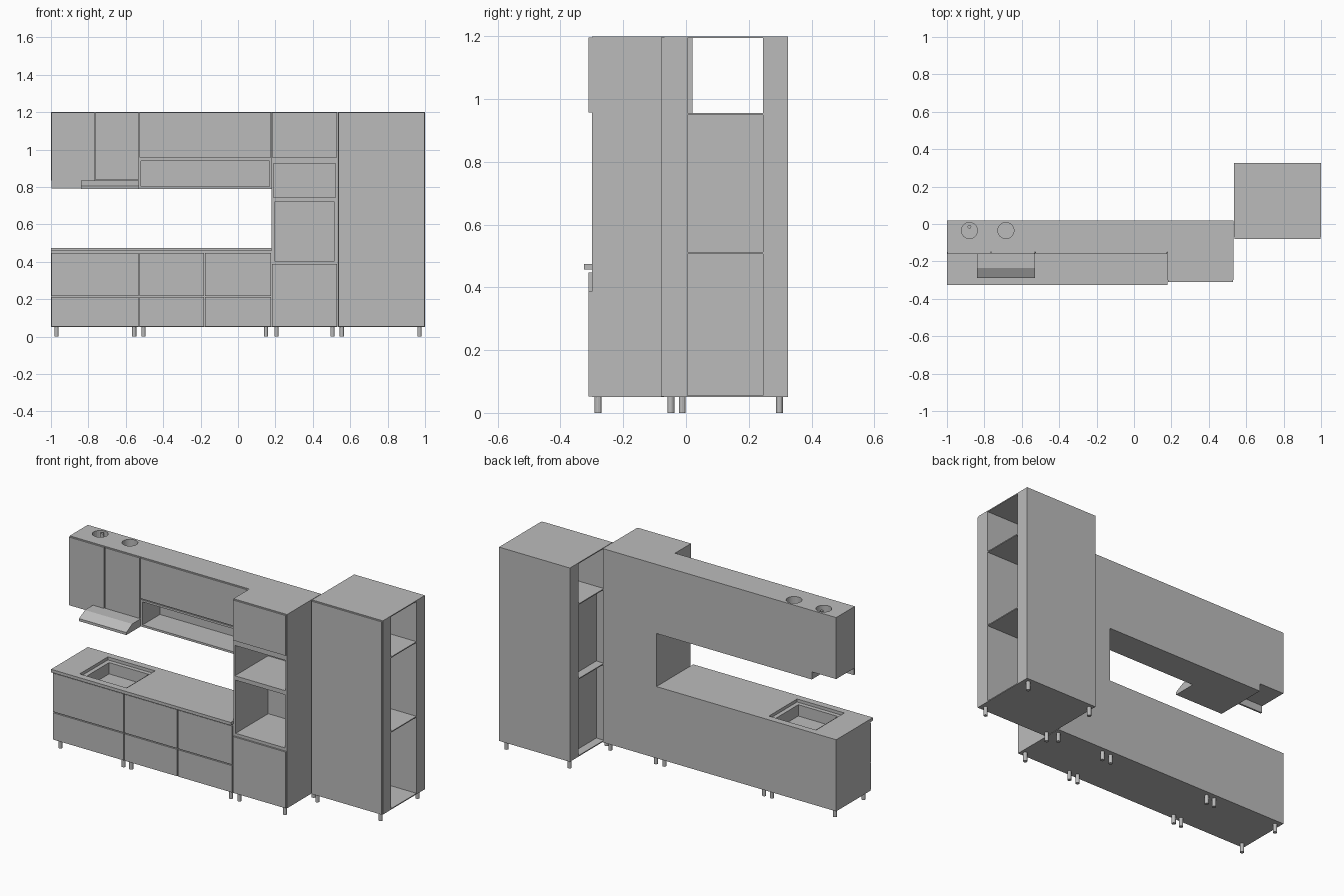
import bpy
import bmesh
from mathutils import Matrix, Vector

cube = bpy.data.objects.get("Cube")
if cube:
    bpy.data.objects.remove(cube, do_unlink=True)

grey = bpy.data.materials.new("plain grey")
grey.use_nodes = True
grey.diffuse_color = (0.5, 0.5, 0.5, 1)
grey.node_tree.nodes["Principled BSDF"].inputs["Base Color"].default_value = (0.5, 0.5, 0.5, 1)


def make(name, bm):
    mesh = bpy.data.meshes.new(name)
    bmesh.ops.recalc_face_normals(bm, faces=bm.faces)
    bm.to_mesh(mesh)
    bm.free()
    mesh.materials.append(grey)
    ob = bpy.data.objects.new(name, mesh)
    bpy.context.collection.objects.link(ob)
    return ob


def add_box(bm, x, y, z):
    lo, hi = Vector((x[0], y[0], z[0])), Vector((x[1], y[1], z[1]))
    mat = Matrix.Translation((lo + hi) / 2) @ Matrix.Diagonal((*(hi - lo), 1))
    bmesh.ops.create_cube(bm, size=1, matrix=mat)


def box(name, x, y, z):
    bm = bmesh.new()
    add_box(bm, x, y, z)
    return make(name, bm)


def niche(name, x, y, z, t=0.012):
    """Box of panels, open to the front."""
    bm = bmesh.new()
    add_box(bm, (x[0], x[0] + t), y, z)
    add_box(bm, (x[1] - t, x[1]), y, z)
    inner = (x[0] + t, x[1] - t)
    add_box(bm, inner, y, (z[0], z[0] + t))
    add_box(bm, inner, y, (z[1] - t, z[1]))
    add_box(bm, inner, (y[1] - t, y[1]), (z[0] + t, z[1] - t))
    return make(name, bm)


def cylinder(name, x, y, z, r, sides=24):
    bm = bmesh.new()
    bmesh.ops.create_cone(bm, cap_ends=True, segments=sides, radius1=r, radius2=r,
                          depth=z[1] - z[0],
                          matrix=Matrix.Translation((x, y, (z[0] + z[1]) / 2)))
    return make(name, bm)


def cut(target, cutter):
    mod = target.modifiers.new("cut", 'BOOLEAN')
    mod.operation = 'DIFFERENCE'
    mod.solver = 'EXACT'
    mod.object = cutter
    bpy.context.view_layer.objects.active = target
    bpy.ops.object.modifier_apply(modifier=mod.name)
    bpy.data.objects.remove(cutter, do_unlink=True)


BACK = 0.02
FLOOR, TOP = 0.05, 1.2
GAP = 0.003
LEFT, MID, SPLIT, TOWER, PANTRY = -1, -0.53, -0.18, 0.18, 0.535


def front(name, x, y, z):
    """Door or drawer front with a narrow reveal all round."""
    return box(name, (x[0] + GAP, x[1] - GAP), y, (z[0] + GAP, z[1] - GAP))


# Base cabinets, worktop and recessed hob opening
base = box("base_carcass", (LEFT, TOWER), (-0.30, BACK), (FLOOR, 0.457))
worktop = box("worktop", (LEFT, TOWER), (-0.325, BACK), (0.457, 0.475))
hob_x, hob_y = (-0.84, -0.53), (-0.285, -0.02)
cut(worktop, box("cutter", hob_x, hob_y, (0.44, 0.5)))
cut(base, box("cutter", (-0.815, -0.555), (-0.26, -0.045), (0.39, 0.5)))
for i, x in enumerate([(LEFT, MID), (MID, SPLIT), (SPLIT, TOWER)]):
    for j, z in enumerate([(FLOOR, 0.215), (0.215, 0.45)]):
        front(f"drawer_front_{i}_{j}", x, (-0.31, -0.30), z)

# Upper cabinet above the hob, with vent openings in its top
hood_cabinet = box("hood_cabinet", (LEFT, MID), (-0.15, BACK), (0.835, TOP))
for x in (-0.88, -0.685):
    cut(hood_cabinet, cylinder("cutter", x, -0.035, (1.15, 1.25), 0.043))
cylinder("vent_spigot", -0.88, -0.015, (1.14, 1.197), 0.01, 12)
front("upper_door_left", (LEFT, -0.765), (-0.16, -0.15), (0.79, TOP))
front("upper_door_right", (-0.765, MID), (-0.16, -0.15), (0.835, TOP))

# Extractor hood: flat body with a sloping visor
box("hood_body", (-0.84, MID), (-0.16, BACK), (0.79, 0.835))
bm = bmesh.new()
profile = [(-0.16, 0.79), (-0.29, 0.79), (-0.29, 0.805), (-0.235, 0.835), (-0.16, 0.835)]
face = bm.faces.new([bm.verts.new((-0.84, y, z)) for y, z in profile])
ext = bmesh.ops.extrude_face_region(bm, geom=[face])
moved = [v for v in ext["geom"] if isinstance(v, bmesh.types.BMVert)]
bmesh.ops.translate(bm, verts=moved, vec=(MID + 0.84, 0, 0))
make("hood_visor", bm)

# Long upper cabinet over an open shelf
box("upper_cabinet", (MID, TOWER), (-0.15, BACK), (0.95, TOP))
front("upper_lift_door", (MID, TOWER), (-0.16, -0.15), (0.955, TOP))
niche("open_shelf", (MID, TOWER), (-0.155, BACK), (0.79, 0.95))

# Appliance tower with two open niches
tower_x = (TOWER, 0.532)
tower_y = (-0.30, BACK)
box("tower_base", tower_x, tower_y, (FLOOR, 0.39))
niche("oven_niche", tower_x, tower_y, (0.39, 0.735), 0.015)
niche("microwave_niche", tower_x, tower_y, (0.735, 0.935), 0.01)
box("tower_top", tower_x, tower_y, (0.935, TOP))
front("tower_lower_door", tower_x, (-0.31, -0.30), (FLOOR, 0.39))
front("tower_upper_door", tower_x, (-0.31, -0.30), (0.955, TOP))

# Pantry: front and rear slabs joined by shelves, open at the sides
pantry_x = (PANTRY, 1)
box("pantry_front", pantry_x, (-0.07, 0.005), (FLOOR, TOP))
front("pantry_door", (PANTRY, 1), (-0.08, -0.07), (FLOOR, TOP))
box("pantry_rear", pantry_x, (0.245, 0.325), (FLOOR, TOP))
for name, z in [("bottom", FLOOR), ("lower_shelf", 0.507), ("upper_shelf", 0.95), ("top", 1.194)]:
    box("pantry_" + name, pantry_x, (0.005, 0.245), (z, z + 0.006))
box("pantry_divider", (0.585, 0.591), (0.005, 0.245), (FLOOR, 0.95))

# Legs under every unit
rows = [((-0.97, -0.555, -0.505, 0.15, 0.205, 0.505), (-0.28, -0.012)),
        ((0.555, 0.97), (-0.048, 0.298))]
for xs, ys in rows:
    for x in xs:
        for y in ys:
            cylinder("leg", x, y, (0, FLOOR), 0.011, 12)
